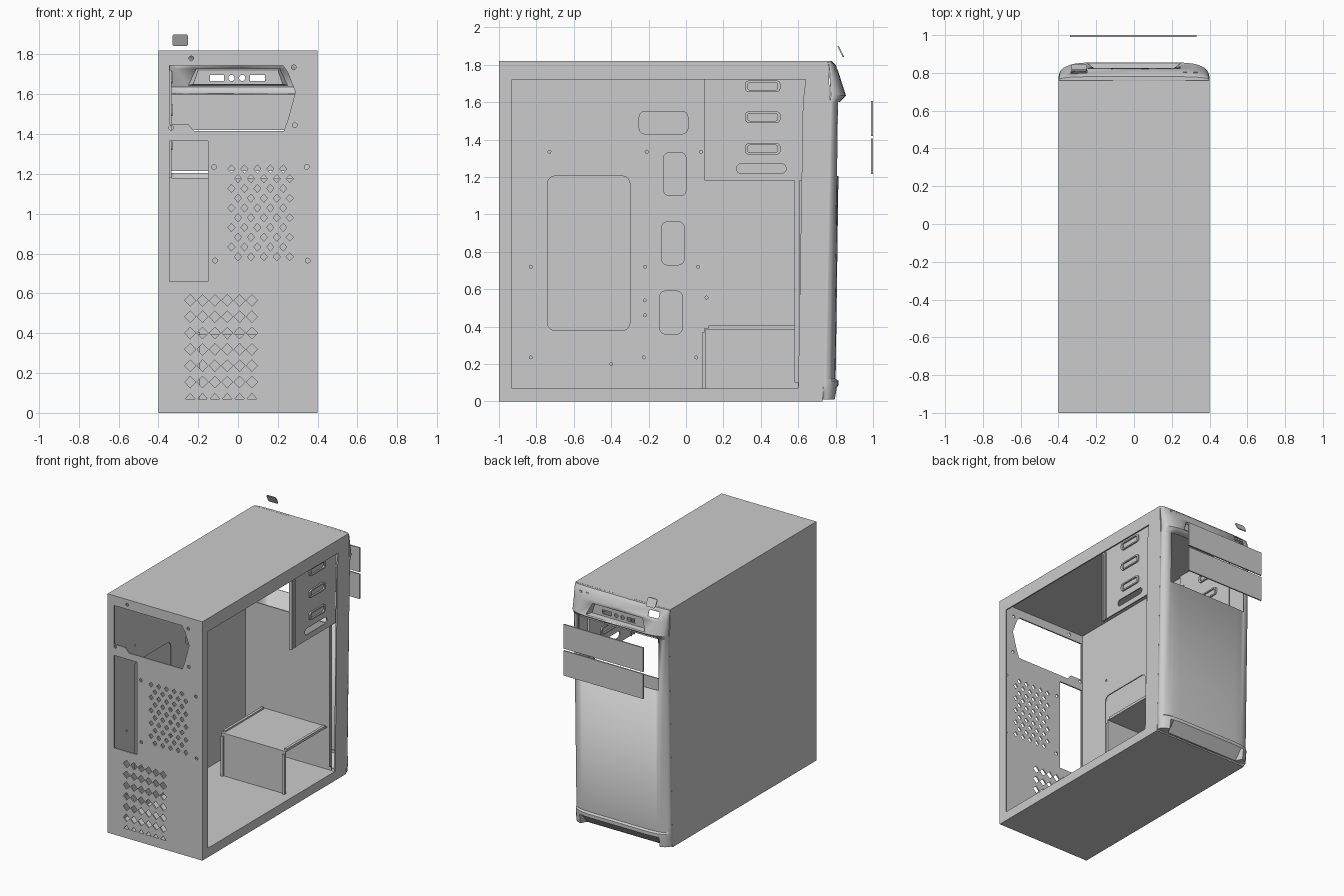
import bpy, bmesh, math
from mathutils import Vector

if "Cube" in bpy.data.objects:
    bpy.data.objects.remove(bpy.data.objects["Cube"])

grey = bpy.data.materials.new("case grey")
grey.diffuse_color = (0.6, 0.6, 0.6, 1)
grey.use_nodes = True
grey.node_tree.nodes["Principled BSDF"].inputs["Base Color"].default_value = grey.diffuse_color


def add(name, bm):
    me = bpy.data.meshes.new(name)
    bm.to_mesh(me)
    bm.free()
    me.materials.append(grey)
    ob = bpy.data.objects.new(name, me)
    bpy.context.collection.objects.link(ob)
    return ob


def box(name, x0, x1, y0, y1, z0, z1):
    bm = bmesh.new()
    bmesh.ops.create_cube(bm, size=1)
    for v in bm.verts:
        v.co = Vector(((x0 + x1) / 2 + v.co.x * (x1 - x0),
                       (y0 + y1) / 2 + v.co.y * (y1 - y0),
                       (z0 + z1) / 2 + v.co.z * (z1 - z0)))
    return add(name, bm)


def plate(name, axis, pos, thick, outline, holes=()):
    """Sheet metal plate: filled outline with holes, centred at pos on the axis."""
    cu = bpy.data.curves.new(name, 'CURVE')
    cu.dimensions, cu.fill_mode, cu.extrude = '2D', 'BOTH', thick / 2
    for loop in [outline, *holes]:
        sp = cu.splines.new('POLY')
        sp.points.add(len(loop) - 1)
        for p, (u, v) in zip(sp.points, loop):
            p.co = (u, v, 0, 1)
        sp.use_cyclic_u = True
    tmp = bpy.data.objects.new(name + "_curve", cu)
    bpy.context.collection.objects.link(tmp)
    dg = bpy.context.evaluated_depsgraph_get()
    me = bpy.data.meshes.new_from_object(tmp.evaluated_get(dg))
    bm = bmesh.new()
    bm.from_mesh(me)
    bpy.data.objects.remove(tmp)
    bpy.data.meshes.remove(me)
    for vert in bm.verts:
        u, v, w = vert.co
        w += pos
        vert.co = {'x': (w, u, v), 'y': (u, w, v), 'z': (u, v, w)}[axis]
    bmesh.ops.remove_doubles(bm, verts=bm.verts, dist=1e-5)
    bmesh.ops.recalc_face_normals(bm, faces=bm.faces)
    for f in bm.faces:
        f.material_index = 0
        f.smooth = False
    return add(name, bm)


def rect(u0, u1, v0, v1, r=0.0, n=4):
    if r == 0:
        return [(u0, v0), (u1, v0), (u1, v1), (u0, v1)]
    pts = []
    for k, (cu, cv) in enumerate([(u1 - r, v1 - r), (u0 + r, v1 - r),
                                  (u0 + r, v0 + r), (u1 - r, v0 + r)]):
        for i in range(n + 1):
            a = math.pi / 2 * (k + i / n)
            pts.append((cu + r * math.cos(a), cv + r * math.sin(a)))
    return pts


def disc(u, v, r, n=12):
    return [(u + r * math.cos(2 * math.pi * i / n),
             v + r * math.sin(2 * math.pi * i / n)) for i in range(n)]


def diamond(u, v, a, b):
    return [(u + a, v), (u, v + b), (u - a, v), (u, v - b)]


# Outer shell: closed left side, open right side, top and bottom
side = [(-0.99, 0), (0.73, 0), (0.735, 0.1), (0.77, 1.6), (0.76, 1.82), (-0.99, 1.82)]
plate("left_side_panel", 'x', -0.395, 0.01, side)
plate("right_side_frame", 'x', 0.395, 0.01, side,
      [[(-0.93, 0.07), (0.6, 0.07), (0.625, 1.6), (0.64, 1.72), (-0.93, 1.72)]])
box("top_panel", -0.4, 0.4, -0.99, 0.76, 1.81, 1.82)
box("bottom_panel", -0.4, 0.4, -0.99, 0.73, 0, 0.01)
box("inner_floor", -0.39, 0.39, -0.99, 0.6, 0.058, 0.068)

# Rear panel: power supply cutout, connector slot, vents and screw holes
holes = [[(-0.345, 1.745), (0.225, 1.745), (0.25, 1.71), (0.288, 1.61), (0.25, 1.47),
          (0.23, 1.415), (-0.22, 1.415), (-0.25, 1.45), (-0.345, 1.45)],
         rect(-0.345, -0.15, 0.66, 1.365)]
for row in range(10):
    for c in range(5):
        holes.append(diamond(-0.033 + 0.033 * (row % 2) + 0.065 * c,
                             1.225 - 0.049 * row, 0.018, 0.02))
for c in range(6):
    u = -0.24 + 0.062 * c
    holes += [diamond(u, 0.565 - 0.082 * r, 0.028, 0.029) for r in range(6)]
    holes.append([(u - 0.024, 0.07), (u + 0.024, 0.07), (u, 0.098)])
for u, v in [(-0.12, 1.235), (0.345, 1.235), (-0.115, 0.765), (0.35, 0.765),
             (-0.235, 1.78), (0.28, 1.735), (-0.335, 1.432), (0.285, 1.445)]:
    holes.append(disc(u, v, 0.012))
plate("rear_panel", 'y', -0.995, 0.01, rect(-0.4, 0.4, 0, 1.82), holes)

# Board tray with cable openings and standoff holes
holes = [rect(-0.74, -0.3, 0.38, 1.205, 0.04), rect(-0.25, 0.01, 1.43, 1.55, 0.03),
         rect(-0.12, 0, 1.1, 1.33, 0.03), rect(-0.13, -0.01, 0.73, 0.96, 0.03),
         rect(-0.14, -0.02, 0.36, 0.59, 0.03)]
for u, v in [(-0.73, 1.335), (-0.21, 1.335), (0.08, 1.335), (-0.83, 0.72), (-0.22, 0.72),
             (0.065, 0.72), (-0.22, 0.54), (-0.22, 0.46), (0.11, 0.555), (-0.83, 0.235),
             (-0.4, 0.2), (-0.225, 0.235), (0.055, 0.235)]:
    holes.append(disc(u, v, 0.008, 8))
plate("board_tray", 'x', -0.36, 0.008, rect(-0.99, 0.6, 0.068, 1.81), holes)

# Inner front wall with folded edge
box("inner_front_wall", -0.364, 0.37, 0.598, 0.606, 0.068, 1.18)
box("front_wall_flange", 0.362, 0.37, 0.58, 0.6, 0.1, 1.18)

# Upper drive cage: two slotted side plates with embossed rails
for sx, x in (("right", 0.372), ("left", -0.345)):
    plate(sx + "_upper_cage_side", 'x', x, 0.008, rect(0.1, 0.64, 1.18, 1.81),
          [rect(0.27, 0.535, 1.22, 1.27, 0.024)])
    for i, z in enumerate((1.685, 1.52, 1.35)):
        plate(f"{sx}_cage_rail_{i}", 'x', x, 0.03, rect(0.315, 0.505, z - 0.03, z + 0.03, 0.02),
              [rect(0.33, 0.49, z - 0.02, z + 0.02, 0.012)])
    for y in (0.1, 0.135):
        box(f"{sx}_cage_flange", x - 0.012, x + 0.012, y, y + 0.01, 1.18, 1.72)

# Lower drive cage
box("lower_cage_top", -0.21, 0.33, 0.1, 0.598, 0.385, 0.393)
box("lower_cage_rear", -0.21, 0.33, 0.1, 0.108, 0.068, 0.385)
box("lower_cage_left", -0.21, -0.202, 0.1, 0.598, 0.068, 0.385)
for x in (-0.21, 0.31):
    box("lower_cage_top_ridge", x, x + 0.02, 0.12, 0.585, 0.393, 0.405)
    box("lower_cage_rear_ridge", x, x + 0.02, 0.088, 0.1, 0.068, 0.37)

# Front bezel: rounded section lofted upward; bay, port recess and button left open
half = [(0.4, 0), (0.396, 0.25), (0.387, 0.48), (0.37, 0.68), (0.335, 0.86), (0.31, 0.93), (0.25, 1)]
cols = half + [(0, 1)] + [(-x, f) for x, f in reversed(half)]
rows = [(0.01, 0.73, 0.805), (0.085, 0.735, 0.815), (0.11, 0.735, 0.815), (0.12, 0.735, 0.80),
        (1.205, 0.76, 0.815), (1.6, 0.77, 0.82), (1.635, 0.775, 0.855), (1.645, 0.775, 0.852),
        (1.73, 0.77, 0.825), (1.752, 0.77, 0.818), (1.80, 0.765, 0.80), (1.82, 0.76, 0.78)]
bm = bmesh.new()
grid = []
for z, ys, d in rows:
    line = []
    for x, f in cols:
        y = ys + (d - ys) * f
        if z < 0.05 and abs(x) < 0.32:      # undercut between the feet
            y = 0.745
        if z == 1.73 and abs(x) == 0.25:    # tapered port recess
            x *= 0.84
        line.append(bm.verts.new((x, y, z)))
    grid.append(line)
for r in range(len(rows) - 1):
    zm = (rows[r][0] + rows[r + 1][0]) / 2
    for c in range(len(cols) - 1):
        xm = (cols[c][0] + cols[c + 1][0]) / 2
        bay = 1.205 < zm < 1.6 and abs(xm) < 0.335
        recess = 1.645 < zm < 1.73 and abs(xm) < 0.25
        button = 1.752 < zm < 1.80 and -0.335 < xm < -0.25
        if not (bay or recess or button):
            bm.faces.new((grid[r][c], grid[r][c + 1], grid[r + 1][c + 1], grid[r + 1][c]))
bm.faces.new(grid[-1])
bm.faces.new(grid[0][::-1])
bezel = add("front_bezel", bm)
bpy.context.view_layer.objects.active = bezel
bezel.select_set(True)
bpy.ops.object.shade_smooth_by_angle(angle=math.radians(25))
sol = bezel.modifiers.new("thickness", 'SOLIDIFY')
sol.thickness, sol.offset = 0.006, -1

# Port recess: sloped walls and a back plate with port holes
bm = bmesh.new()
outer = [bm.verts.new(p) for p in [(0.25, 0.852, 1.645), (-0.25, 0.852, 1.645),
                                   (-0.21, 0.825, 1.73), (0.21, 0.825, 1.73)]]
inner = [bm.verts.new(p) for p in [(0.225, 0.81, 1.65), (-0.225, 0.81, 1.65),
                                   (-0.2, 0.81, 1.722), (0.2, 0.81, 1.722)]]
for i in range(4):
    j = (i + 1) % 4
    bm.faces.new((outer[i], outer[j], inner[j], inner[i]))
add("port_recess_walls", bm)
plate("port_plate", 'y', 0.808, 0.006,
      [(0.225, 1.65), (-0.225, 1.65), (-0.2, 1.722), (0.2, 1.722)],
      [rect(-0.14, -0.07, 1.667, 1.697), rect(0.06, 0.135, 1.667, 1.697),
       disc(-0.033, 1.682, 0.016), disc(0.021, 1.682, 0.016)])

# Indicator lights
for x in (0.27, 0.325):
    box("indicator_light", x - 0.01, x + 0.01, 0.78, 0.806, 1.77, 1.79)

# Detached bay covers and power button
for i, (z0, z1) in enumerate(((1.215, 1.405), (1.42, 1.605))):
    box(f"bay_cover_{i}", -0.338, 0.332, 0.99, 1.0, z0, z1)
btn = plate("power_button", 'y', 0.828, 0.008, rect(-0.33, -0.25, 1.842, 1.9, 0.012))
for v in btn.data.vertices:
    v.co.y -= (v.co.z - 1.87) * 0.5
